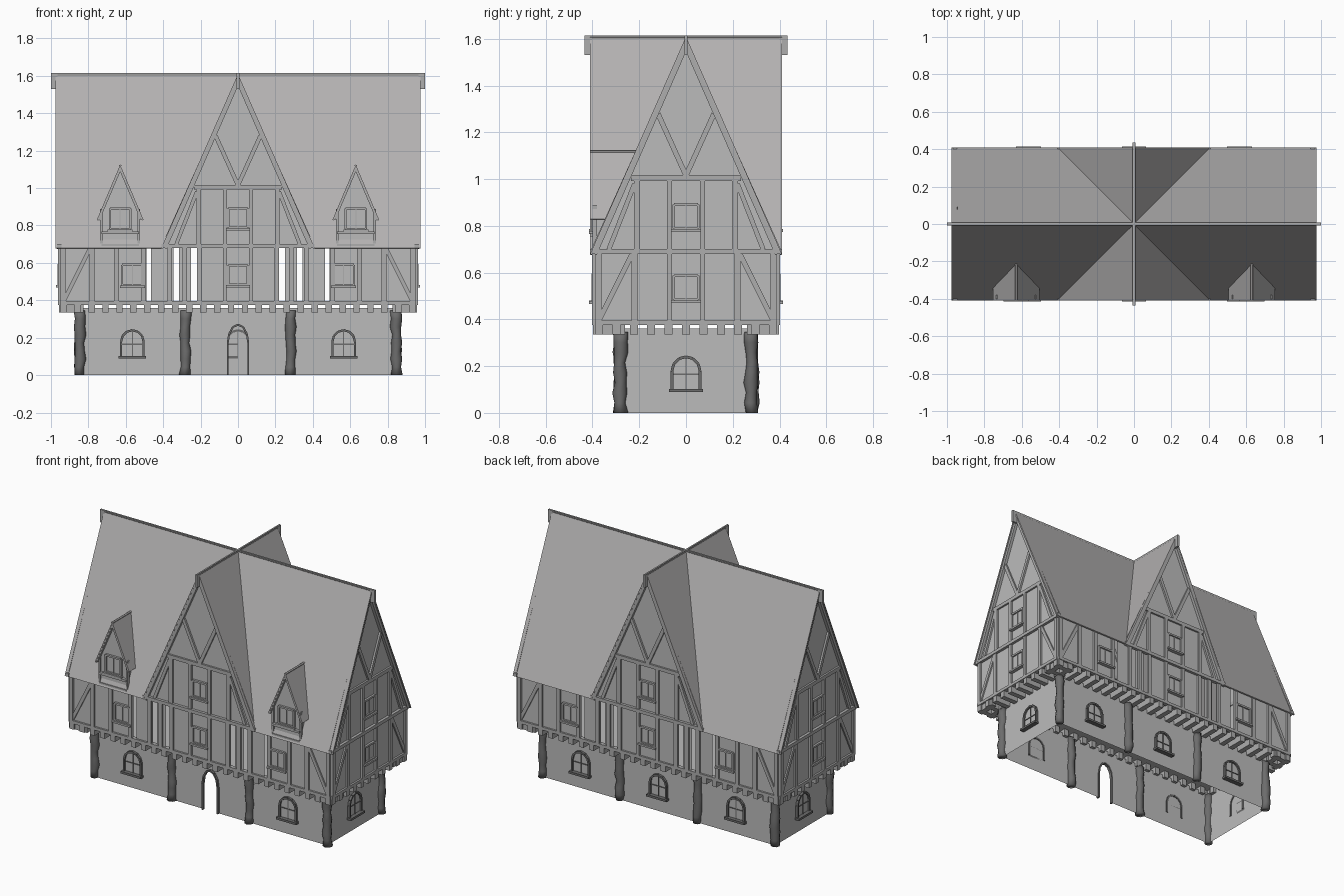
import bpy, bmesh, random
from math import pi, cos, sin
from mathutils import Matrix, Vector

random.seed(4)
if "Cube" in bpy.data.objects:
    bpy.data.objects.remove(bpy.data.objects["Cube"])


def material(name, r, g, b):
    m = bpy.data.materials.new(name)
    m.use_nodes = True
    m.diffuse_color = (r, g, b, 1)
    m.node_tree.nodes["Principled BSDF"].inputs["Base Color"].default_value = (r, g, b, 1)
    return m


plaster = material("plaster grey", 0.5, 0.5, 0.5)
slate = material("roof grey", 0.45, 0.44, 0.44)
timber = material("timber grey", 0.42, 0.42, 0.42)
dark_wood = material("dark post grey", 0.15, 0.15, 0.15)


def finish(bm, name, mat):
    me = bpy.data.meshes.new(name)
    bm.to_mesh(me)
    bm.free()
    me.materials.append(mat)
    ob = bpy.data.objects.new(name, me)
    bpy.context.collection.objects.link(ob)
    return ob


# Facades are drawn as (across, height, outward) and turned: 0 front, 1 right, 2 back, 3 left
def place(k, u, z, d):
    return Matrix.Rotation(k * pi / 2, 3, 'Z') @ Vector((u, -d, z))


def sheet(bm, k, pts, d):
    bm.faces.new([bm.verts.new(place(k, u, z, d)) for u, z in pts])


def rect(bm, k, u0, u1, z0, z1, d):
    sheet(bm, k, [(u0, z0), (u1, z0), (u1, z1), (u0, z1)], d)


def bar(bm, k, p, q, w, d0, d1):
    p, q = Vector(p), Vector(q)
    t = (q - p).normalized()
    n = Vector((-t.y, t.x)) * w / 2
    ring = [p - n, q - n, q + n, p + n]
    a = [bm.verts.new(place(k, c.x, c.y, d0)) for c in ring]
    b = [bm.verts.new(place(k, c.x, c.y, d1)) for c in ring]
    bm.faces.new(b)
    bm.faces.new(a[::-1])
    for i in range(4):
        j = (i + 1) % 4
        bm.faces.new([a[i], a[j], b[j], b[i]])


def arch(u, z0, spring, top, half):
    pts = [(u + half, z0)]
    for i in range(7):
        a = pi * i / 6
        pts.append((u + half * cos(a), spring + (top - spring) * sin(a)))
    return pts + [(u - half, z0)]


GX, GY, UX, UY = 0.845, 0.28, 0.95, 0.39      # ground and upper half sizes
EAVE, RIDGE, RUN = 0.68, 1.61, 0.41
ROOF_X = 0.975

# Ground floor shell with an open arched doorway in front
bm = bmesh.new()
door = arch(0, 0, 0.17, 0.27, 0.055)
sheet(bm, 0, [(-GX, 0)] + door[::-1] + [(GX, 0), (GX, 0.36), (-GX, 0.36)], GY)
rect(bm, 2, -GX, GX, 0, 0.36, GY)
for k in (1, 3):
    rect(bm, k, -GY, GY, 0, 0.36, GX)
finish(bm, "ground_walls", plaster)

# Ground floor arched windows, with frames and sills
frames, panes = bmesh.new(), bmesh.new()


def frame_path(bm, k, pts, w, d):
    for p, q in zip(pts, pts[1:]):
        bar(bm, k, p, q, w, d - 0.005, d + 0.015)


arched = [(0, -0.565, GY), (0, 0.565, GY), (1, 0, GX), (3, 0, GX)]
arched += [(2, u, GY) for u in (-0.565, 0, 0.565)]
for k, u, d in arched:
    pts = arch(u, 0.1, 0.18, 0.24, 0.06)
    sheet(panes, k, pts, d + 0.004)
    frame_path(frames, k, pts, 0.012, d)
    bar(frames, k, (u - 0.073, 0.096), (u + 0.073, 0.096), 0.014, d, d + 0.03)
    bar(frames, k, (u, 0.1), (u, 0.235), 0.006, d, d + 0.008)
    bar(frames, k, (u - 0.055, 0.165), (u + 0.055, 0.165), 0.006, d, d + 0.008)
frame_path(frames, 0, door, 0.01, GY)
finish(frames, "arched_window_frames", dark_wood)
finish(panes, "arched_window_panes", plaster)

# Gnarled posts
bm = bmesh.new()
for px in (-GX, -0.282, 0.282, GX):
    for py in (-GY, GY):
        rings = []
        for i in range(9):
            r = random.uniform(0.023, 0.032)
            ox, oy = random.uniform(-0.004, 0.004), random.uniform(-0.004, 0.004)
            rings.append([bm.verts.new((px + ox + r * cos(a * pi / 4), py + oy + r * sin(a * pi / 4),
                                        0.345 * i / 8)) for a in range(8)])
        for lo, hi in zip(rings, rings[1:]):
            for a in range(8):
                b = (a + 1) % 8
                bm.faces.new([lo[a], lo[b], hi[b], hi[a]])
        bm.faces.new(rings[0][::-1])
        bm.faces.new(rings[-1])
for f in bm.faces:
    f.smooth = True
finish(bm, "ground_posts", dark_wood)

# Overhanging floor and its joists
bm = bmesh.new()
bm.faces.new([bm.verts.new((x, y, 0.383)) for x, y in ((-UX, -UY), (-UX, UY), (UX, UY), (UX, -UY))])
finish(bm, "upper_floor", plaster)
bm = bmesh.new()
for k in range(4):
    half, inner, outer = (UX, GY, UY) if k % 2 == 0 else (UY, GX, UX)
    n = round(2 * half / 0.075)
    for i in range(n + 1):
        u = -half + 0.018 + (2 * half - 0.036) * i / n
        bar(bm, k, (u, 0.335), (u, 0.38), 0.034, inner - 0.02, outer + 0.008)
finish(bm, "floor_joists", timber)

# Upper walls: front and back have narrow slits between the panels
bm = bmesh.new()
for k in (0, 2):
    edges = [(-0.215, 0.215)]
    for a, b in ((0.25, 0.315), (0.345, 0.465), (0.49, UX)):
        edges += [(a, b), (-b, -a)]
    for a, b in edges:
        rect(bm, k, a, b, 0.38, 0.7, UY)
for k in (1, 3):
    rect(bm, k, -UY, UY, 0.38, 0.7, UX)
for k in range(4):
    sheet(bm, k, [(-RUN, 0.69), (RUN, 0.69), (0, 1.6)], UY if k % 2 == 0 else UX)
finish(bm, "upper_walls", plaster)

# Timber framing of the upper floor and gables
bm = bmesh.new()
for k in range(4):
    half, d = (UX, UY) if k % 2 == 0 else (UY, UX)
    a, b = d - 0.005, d + 0.012
    bar(bm, k, (-half, 0.385), (half, 0.385), 0.02, a - 0.01, b)
    bar(bm, k, (-RUN, 0.69), (RUN, 0.69), 0.022, a, b + 0.006)
    bar(bm, k, (-0.235, 1.005), (0.235, 1.005), 0.024, a, b)
    cols = (0.205, 0.285, 0.365, 0.505, 0.65, 0.78, 0.935) if k % 2 == 0 else (0.22, 0.375)
    for s in (-1, 1):
        bar(bm, k, (s * 0.07, 0.38), (s * 0.07, 1.0), 0.022, a, b)
        bar(bm, k, (s * 0.21, 0.69), (s * 0.21, 1.0), 0.026, a, b)
        for u in cols:
            bar(bm, k, (s * u, 0.38), (s * u, 0.69), 0.026, a, b)
        bar(bm, k, (s * (half - 0.02), 0.4), (s * (half - 0.16), 0.68), 0.022, a, b - 0.003)
        bar(bm, k, (0, 1.015), (s * 0.12, 1.28), 0.022, a, b)
        bar(bm, k, (s * 0.22, 0.98), (s * 0.33, 0.7), 0.02, a, b)
        bar(bm, k, (s * (RUN - 0.017), EAVE), (0, RIDGE - 0.035), 0.024, a, b + 0.007)
finish(bm, "wall_timbers", timber)

# Square windows
frames, panes = bmesh.new(), bmesh.new()


def square_window(k, u, z, h, d):
    rect(panes, k, u - h, u + h, z - h, z + h, d + 0.004)
    for s in (-1, 1):
        bar(frames, k, (u + s * h, z - h), (u + s * h, z + h), 0.012, d, d + 0.014)
        bar(frames, k, (u - h, z + s * h), (u + h, z + s * h), 0.012, d, d + 0.014)
    bar(frames, k, (u - h - 0.012, z - h - 0.008), (u + h + 0.012, z - h - 0.008), 0.012, d, d + 0.024)
    bar(frames, k, (u, z - h), (u, z + h), 0.006, d, d + 0.008)


for k in range(4):
    d = UY if k % 2 == 0 else UX
    square_window(k, 0, 0.535, 0.052, d)
    square_window(k, 0, 0.84, 0.052, d)
    if k % 2 == 0:
        square_window(k, -0.565, 0.535, 0.055, d)
        square_window(k, 0.565, 0.535, 0.055, d)

# Dormers on the front slope
D_TOP, D_EAVE, D_HALF = 1.125, 0.83, 0.125
slope_y = lambda z: -RUN * (RIDGE - z) / (RIDGE - EAVE)
walls, beams, roofs = bmesh.new(), bmesh.new(), bmesh.new()
for x in (-0.63, 0.63):
    w = 0.1
    zt = D_TOP - (D_TOP - D_EAVE) * w / D_HALF
    sheet(walls, 0, [(x - w, 0.69), (x + w, 0.69), (x + w, zt), (x, D_TOP - 0.005), (x - w, zt)], 0.39)
    square_window(0, x, 0.835, 0.055, 0.39)
    bar(beams, 0, (x - w, 0.762), (x + w, 0.762), 0.014, 0.38, 0.41)
    bar(beams, 0, (x - w, 0.695), (x + w, 0.695), 0.014, 0.38, 0.405)
    for s in (-1, 1):
        walls.faces.new([walls.verts.new((x + s * w, y, z)) for y, z in
                         ((-0.39, 0.69), (slope_y(0.7), 0.7), (slope_y(zt), zt), (-0.39, zt))])
        bar(beams, 0, (x + s * w, 0.69), (x + s * w, zt), 0.014, 0.38, 0.4)
        bar(beams, 0, (x + s * (D_HALF - 0.008), D_EAVE), (x, D_TOP - 0.02), 0.014, 0.38, 0.408)
        roofs.faces.new([roofs.verts.new(p) for p in (
            (x, -RUN, D_TOP), (x, slope_y(D_TOP), D_TOP),
            (x + s * D_HALF, slope_y(D_EAVE), D_EAVE), (x + s * D_HALF, -RUN, D_EAVE))])
finish(walls, "dormer_walls", plaster)
finish(beams, "dormer_timbers", timber)
finish(frames, "square_window_frames", timber)
finish(panes, "square_window_panes", plaster)

# Steep main roof crossed by a gable of the same pitch
bm = bmesh.new()
for sx in (-1, 1):
    for sy in (-1, 1):
        corner, peak = (sx * RUN, sy * RUN, EAVE), (0, 0, RIDGE)
        for pts in ([corner, (sx * ROOF_X, sy * RUN, EAVE), (sx * ROOF_X, 0, RIDGE), peak],
                    [corner, peak, (0, sy * RUN, RIDGE)]):
            bm.faces.new([bm.verts.new(p) for p in pts])
for b, name in ((bm, "main_roof"), (roofs, "dormer_roofs")):
    for f in b.faces:
        f.normal_update()
        if f.normal.z < 0:
            f.normal_flip()
    ob = finish(b, name, slate)
    mod = ob.modifiers.new("thickness", 'SOLIDIFY')
    mod.thickness = 0.008
    mod.offset = -1

# Thin ridge boards with dropped ends
bm = bmesh.new()
for k in (0, 1):
    end = 1.0 if k == 0 else 0.435
    edge = ROOF_X if k == 0 else RUN
    bar(bm, k, (-end, 1.605), (end, 1.605), 0.018, -0.005, 0.005)
    for s in (-1, 1):
        u = s * (end + edge - 0.01) / 2
        bar(bm, k, (u, 1.53), (u, 1.612), end - edge + 0.01, -0.007, 0.007)
finish(bm, "ridge_boards", timber)
